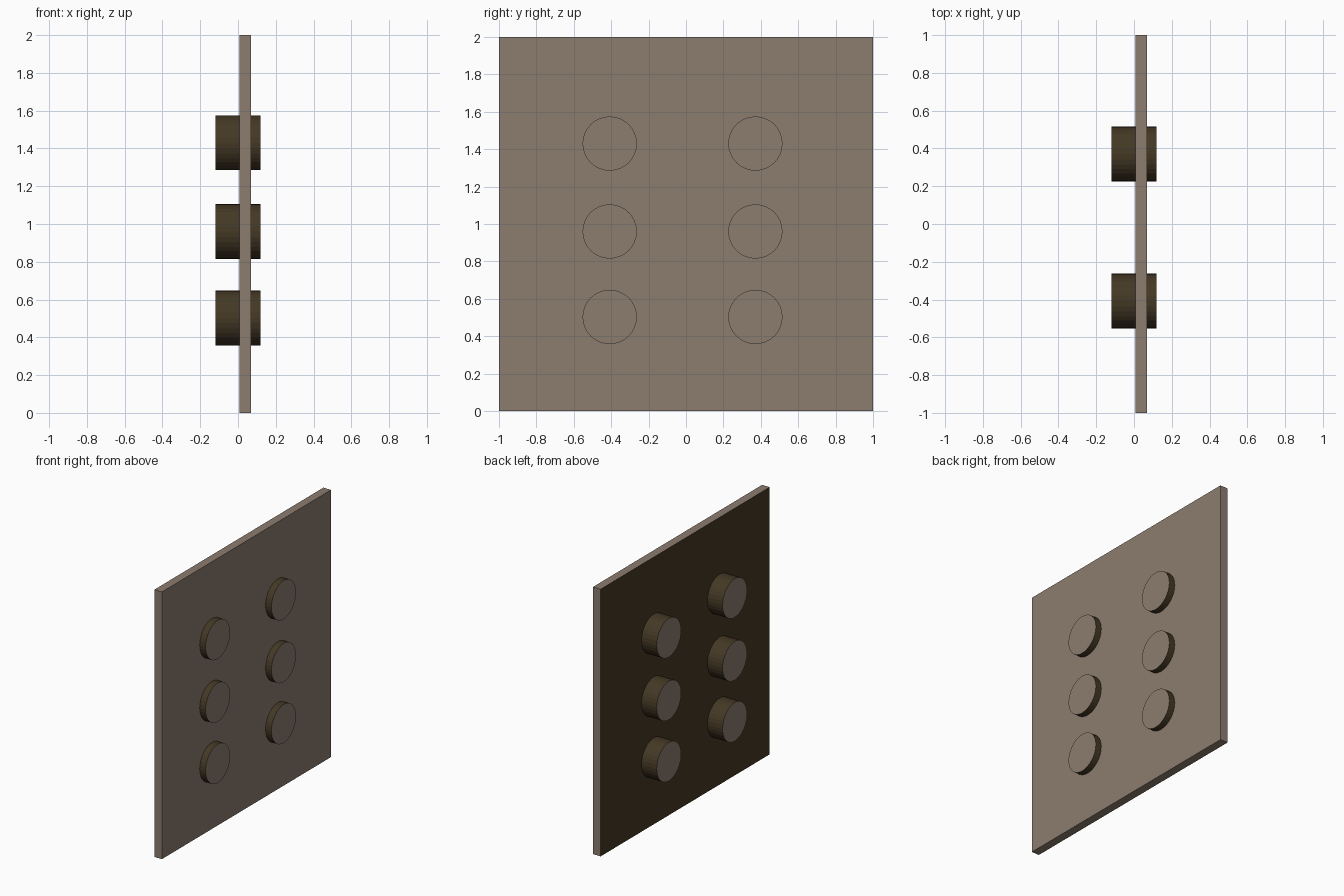
import bpy, bmesh, math
from mathutils import Matrix

if "Cube" in bpy.data.objects:
    bpy.data.objects.remove(bpy.data.objects["Cube"])


def material(name, rgb):
    m = bpy.data.materials.new(name)
    m.diffuse_color = (*rgb, 1)
    m.use_nodes = True
    m.node_tree.nodes["Principled BSDF"].inputs["Base Color"].default_value = m.diffuse_color
    return m


taupe = material("taupe", (0.265, 0.205, 0.16))
brown = material("dark_brown", (0.058, 0.040, 0.018))


def add_part(name, bm, is_brown):
    """Turn a bmesh into an object; faces matching the rule become brown."""
    bmesh.ops.recalc_face_normals(bm, faces=bm.faces)
    for f in bm.faces:
        f.material_index = 1 if is_brown(f.normal) else 0
        f.smooth = False
    me = bpy.data.meshes.new(name)
    bm.to_mesh(me)
    bm.free()
    me.materials.append(taupe)
    me.materials.append(brown)
    ob = bpy.data.objects.new(name, me)
    bpy.context.collection.objects.link(ob)


# Upright square panel, brown on its rear (-x) face
x0, x1 = 0.007, 0.07
bm = bmesh.new()
bmesh.ops.create_cube(bm, size=1, matrix=Matrix.Translation(((x0 + x1) / 2, 0, 1))
                      @ Matrix.Diagonal((x1 - x0, 2, 2, 1)))
add_part("panel", bm, lambda n: n.x < -0.5)

# Six round pegs through the panel: taupe ends, brown sides
for y, side in ((-0.408, "left"), (0.371, "right")):
    for z, row in ((0.503, "lower"), (0.96, "middle"), (1.43, "upper")):
        bm = bmesh.new()
        bmesh.ops.create_cone(bm, cap_ends=True, segments=32, radius1=0.145, radius2=0.145,
                              depth=0.237, matrix=Matrix.Translation((0, y, z))
                              @ Matrix.Rotation(math.pi / 2, 4, 'Y'))
        add_part(f"peg_{row}_{side}", bm, lambda n: abs(n.x) < 0.5)
